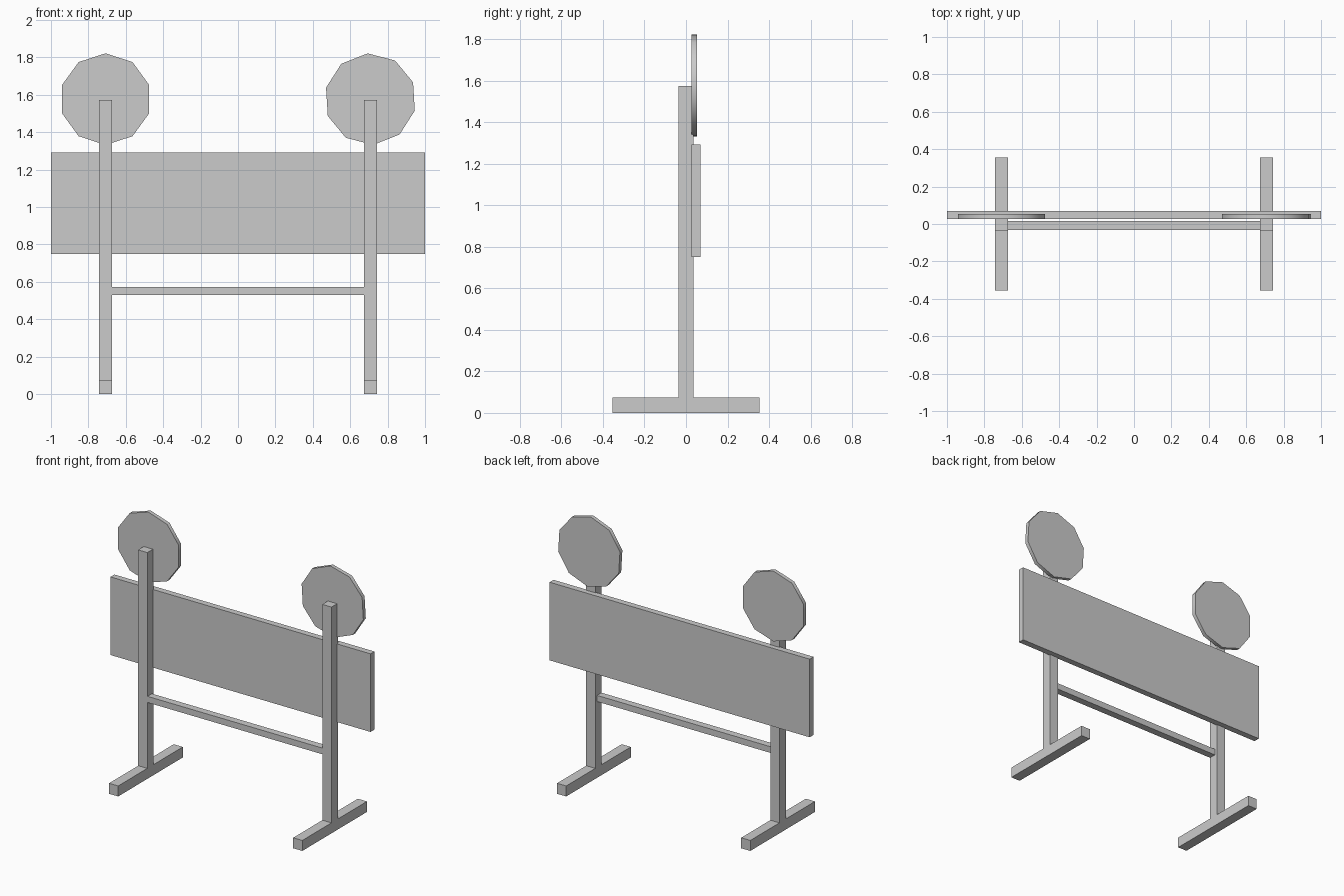
import bpy
from math import radians, pi

if "Cube" in bpy.data.objects:
    bpy.data.objects.remove(bpy.data.objects["Cube"])


def box(name, x, y, z):
    """Box from (min, max) ranges on each axis."""
    bpy.ops.mesh.primitive_cube_add(size=1, location=[(a + b) / 2 for a, b in (x, y, z)])
    ob = bpy.context.object
    ob.name = name
    ob.scale = [b - a for a, b in (x, y, z)]
    bpy.ops.object.transform_apply(location=False, rotation=False, scale=True)
    return ob


def lamp(name, x, turn):
    """Ten-sided warning light disc facing along y."""
    bpy.ops.mesh.primitive_cylinder_add(vertices=10, radius=0.245, depth=0.027,
                                        location=(x, 0.04, 1.577),
                                        rotation=(pi / 2, 0, 0))
    ob = bpy.context.object
    ob.name = name
    bpy.ops.object.transform_apply(location=False, rotation=True, scale=False)
    ob.rotation_euler.y = -turn
    bpy.ops.object.shade_smooth_by_angle(angle=radians(40))
    return ob


POST_X, HALF = 0.708, 0.035

# Posts, feet and lights on each side
for side, s, turn in (("left", -1, 0), ("right", 1, radians(3.5))):
    xr = (s * POST_X - HALF, s * POST_X + HALF)
    box(side + "_foot", xr, (-0.355, 0.355), (0, 0.073))
    box(side + "_post", xr, (-HALF, HALF), (0.073, 1.573))
    lamp(side + "_warning_light", s * POST_X, turn)

# Wide barrier board behind the posts
box("barrier_board", (-1, 1), (0.027, 0.07), (0.75, 1.293))

# Cross bar between the posts
inner = POST_X - HALF
box("cross_bar", (-inner, inner), (-0.033, 0.016), (0.53, 0.573))
